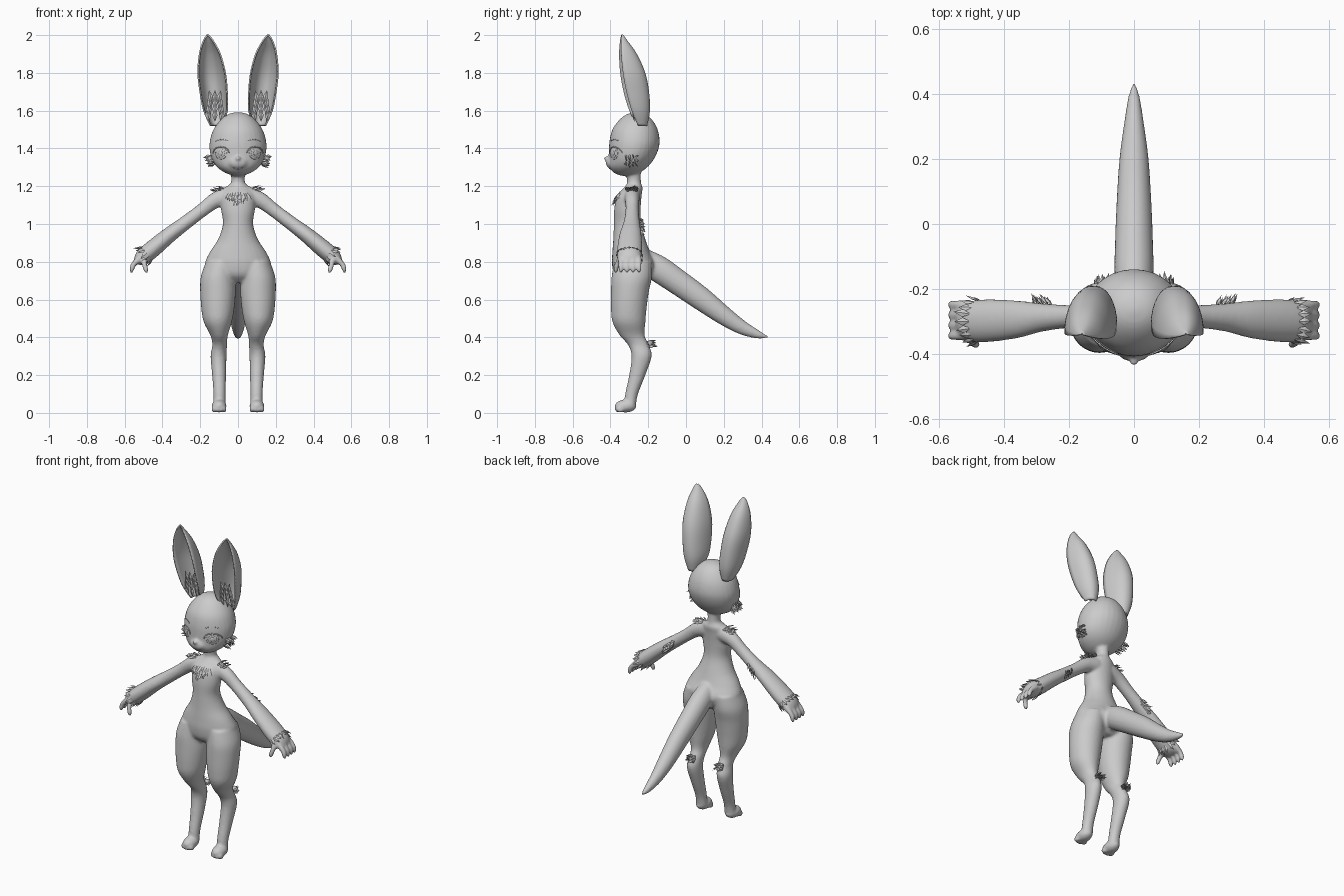
import bpy, bmesh, math, random
from mathutils import Vector, Matrix
from mathutils.bvhtree import BVHTree

random.seed(4)
cube = bpy.data.objects.get("Cube")
if cube:
    bpy.data.objects.remove(cube, do_unlink=True)

clay = bpy.data.materials.new("soft grey")
clay.use_nodes = True
GREY = (0.6, 0.6, 0.6, 1)
clay.diffuse_color = GREY
clay.node_tree.nodes["Principled BSDF"].inputs["Base Color"].default_value = GREY
X, Y, Z = Vector((1, 0, 0)), Vector((0, 1, 0)), Vector((0, 0, 1))


def finish(name, bm, smooth=True):
    """Turn a bmesh into a named object."""
    bmesh.ops.recalc_face_normals(bm, faces=bm.faces)
    mesh = bpy.data.meshes.new(name)
    for face in bm.faces:
        face.smooth = smooth
    bm.to_mesh(mesh)
    bm.free()
    mesh.materials.append(clay)
    obj = bpy.data.objects.new(name, mesh)
    bpy.context.collection.objects.link(obj)
    return obj


def spline(rows, steps=5):
    """Catmull-Rom interpolation through rows of numbers."""
    rows = [Vector(r) for r in rows]
    out = []
    for i in range(len(rows) - 1):
        b, c = rows[i], rows[i + 1]
        a, d = rows[max(i - 1, 0)], rows[min(i + 2, len(rows) - 1)]
        for k in range(steps):
            t = k / steps
            out.append(b + (c - a) * t / 2 + (a * 2 - b * 5 + c * 4 - d) * t ** 2 / 2
                       + (b * 3 - a - c * 3 + d) * t ** 3 / 2)
    return out + [rows[-1]]


def loft(bm, rows, side, axis=None, sides=28):
    """Closed tube through rows of (x, y, z, radius along side, other radius)."""
    rows = spline(rows)
    rings = []
    for i, r in enumerate(rows):
        centre = Vector(r[:3])
        ahead, behind = rows[min(i + 1, len(rows) - 1)], rows[max(i - 1, 0)]
        across = (axis or Vector((ahead - behind)[:3])).cross(side).normalized()
        turns = [math.tau * k / sides for k in range(sides)]
        rings.append([bm.verts.new(centre + side * r[3] * math.cos(a) + across * r[4] * math.sin(a))
                      for a in turns])
    for low, high in zip(rings, rings[1:]):
        for k in range(sides):
            j = (k + 1) % sides
            bm.faces.new((low[k], low[j], high[j], high[k]))
    bm.faces.new(rings[0])
    bm.faces.new(rings[-1])


def blob(bm, centre, radii, turn=None):
    """Ellipsoid."""
    m = Matrix.Translation(centre) @ (turn or Matrix()) @ Matrix.Diagonal((*radii, 1))
    bmesh.ops.create_uvsphere(bm, u_segments=20, v_segments=12, radius=1, matrix=m)


# Torso and neck: z, y, half width, half depth
bm = bmesh.new()
torso = [(1.28, -.28, .04, .04), (1.22, -.275, .037, .037), (1.19, -.28, .07, .05),
         (1.15, -.3, .09, .065), (1.08, -.31, .09, .07), (1, -.31, .08, .072),
         (.92, -.3, .105, .085), (.85, -.29, .15, .1), (.79, -.277, .175, .115),
         (.73, -.28, .16, .1), (.69, -.28, .1, .06)]
loft(bm, [(0, y, z, w, d) for z, y, w, d in torso], X, Z)

# Tail
loft(bm, [(0, -.25, .82, .05, .06), (0, -.15, .765, .06, .07), (0, -.04, .69, .058, .067),
          (0, .08, .605, .053, .062), (0, .2, .515, .045, .05), (0, .3, .45, .032, .037),
          (0, .39, .412, .018, .02), (0, .435, .403, .004, .004)], X)

# Head: z, y, half width, half depth
head = [(1.592, -.265, .01, .01), (1.58, -.265, .055, .05), (1.55, -.266, .094, .088),
        (1.5, -.27, .13, .12), (1.44, -.272, .149, .133), (1.39, -.278, .15, .13),
        (1.34, -.29, .138, .118), (1.3, -.305, .11, .1), (1.27, -.315, .066, .065),
        (1.255, -.32, .02, .02)]
loft(bm, [(0, y, z, w, d) for z, y, w, d in head], X, Z)
blob(bm, (0, -.385, 1.325), (.055, .04, .038))
blob(bm, (0, -.422, 1.348), (.015, .014, .011))

for s in (1, -1):
    # Leg
    leg = [(.09, -.28, .8, .08, .1), (.105, -.287, .72, .092, .107), (.106, -.297, .64, .094, .1),
           (.107, -.303, .55, .087, .094), (.107, -.302, .48, .074, .087),
           (.1, -.285, .41, .046, .066), (.097, -.252, .36, .039, .055),
           (.103, -.235, .3, .042, .053), (.1, -.258, .2, .037, .043),
           (.098, -.288, .1, .032, .034), (.098, -.295, .04, .034, .03)]
    loft(bm, [(s * x, *rest) for x, *rest in leg], X, Z)
    # Foot and toes
    blob(bm, (s * .1, -.32, .036), (.04, .058, .034))
    for k in range(4):
        blob(bm, (s * (.072 + .019 * k), -.36 + .008 * abs(k - 1.5), .02), (.011, .022, .019))
    # Arm
    arm = [(.05, -.285, 1.15, .045, .05), (.12, -.285, 1.125, .038, .042),
           (.19, -.285, 1.073, .035, .036), (.28, -.288, 1.005, .043, .037),
           (.36, -.294, .945, .058, .041), (.45, -.298, .87, .066, .046),
           (.505, -.3, .825, .062, .043), (.535, -.3, .8, .045, .024)]
    loft(bm, [(s * x, *rest) for x, *rest in arm], Y)
    # Fingers and thumb
    for k in range(4):
        y = -.345 + .032 * k
        reach = .012 * (1 - abs(k - 1.5) / 1.5)
        loft(bm, [(s * .515, y, .82, .016, .018), (s * .55, y, .79, .014, .014),
                  (s * .562, y, .76, .013, .013), (s * (.56 + reach), y, .742, .006, .006)], Y)
    loft(bm, [(s * .5, -.345, .82, .02, .02), (s * .495, -.365, .785, .014, .014),
              (s * .485, -.372, .75, .012, .012), (s * .482, -.372, .742, .004, .004)], Y)
body = finish("body", bm)
fuse = body.modifiers.new("fuse", "REMESH")
fuse.mode, fuse.voxel_size, fuse.use_smooth_shade = "VOXEL", .008, True
relax = body.modifiers.new("relax", "SMOOTH")
relax.factor, relax.iterations = .5, 4
bpy.context.view_layer.update()
skin = BVHTree.FromObject(body, bpy.context.evaluated_depsgraph_get())


def face_point(x, z, lift=.002):
    """Point on the front of the head."""
    return skin.ray_cast(Vector((x, -1, z)), Y)[0] - Y * lift


def line(name, points, radius):
    curve = bpy.data.curves.new(name, "CURVE")
    curve.dimensions, curve.bevel_depth, curve.bevel_resolution = "3D", radius, 1
    path = curve.splines.new("POLY")
    path.points.add(len(points) - 1)
    for p, co in zip(path.points, points):
        p.co = (*co, 1)
    curve.materials.append(clay)
    bpy.context.collection.objects.link(bpy.data.objects.new(name, curve))


def spike(bm, root, aim, normal, length, width):
    """Flat pointed lock of fur."""
    aim = aim.normalized()
    across = aim.cross(normal).normalized() * width
    up = across.cross(aim).normalized() * width * .35
    mid = root + aim * length * .4
    belt = [bm.verts.new(mid + v) for v in (across, up, -across, -up)]
    for end in (bm.verts.new(root - aim * length * .15), bm.verts.new(root + aim * length)):
        for k in range(4):
            bm.faces.new((end, belt[k], belt[k - 1]))


def tuft(name, points, aim, length, width, lift=.35):
    """Locks rooted on the skin; aim is a function of the root."""
    bm = bmesh.new()
    for p in points:
        root, normal, _, _ = skin.find_nearest(Vector(p))
        wobble = Vector([random.uniform(-.2, .2) for _ in range(3)])
        direction = Vector(aim(root)).normalized() + normal * lift + wobble
        spike(bm, root, direction, normal, length * random.uniform(.8, 1.15), width)
    finish(name, bm, False)


# Chest ruff
ruff = [(x * .02, -.4, 1.205 - .018 * row) for row in range(5)
        for x in range(row - 4, 5 - row)]
tuft("chest_ruff", ruff, lambda p: (p.x * 3, -.2, -1), .045, .011)

# Mouth
line("mouth", [face_point(.008 * k, 1.292 + .001 * abs(k), 0) for k in range(-4, 5)], .002)

for s, tag in ((1, "left"), (-1, "right")):
    # Ear shell: z, inner x, outer x, rim y, back y
    ear = [(1.52, .085, .145, -.26, -.21), (1.6, .058, .18, -.3, -.195),
           (1.7, .058, .2, -.33, -.2), (1.8, .068, .211, -.348, -.22),
           (1.9, .095, .203, -.354, -.265), (1.97, .132, .182, -.349, -.315),
           (2, .157, .163, -.342, -.336)]
    bm = bmesh.new()
    grid = []
    for z, inner, outer, rim, back in spline(ear, 4):
        row = []
        for k in range(-8, 9):
            a = k / 8 * math.pi / 2
            x = (inner + outer) / 2 + (outer - inner) / 2 * math.sin(a)
            y = rim + (back - rim) * math.cos(a) + .1 * (outer - inner) * max(0, math.sin(a))
            row.append(bm.verts.new((s * x, y, z)))
        grid.append(row)
    for a, b in zip(grid, grid[1:]):
        for k in range(16):
            bm.faces.new((a[k], a[k + 1], b[k + 1], b[k]))
    shell = finish(tag + "_ear", bm)
    wall = shell.modifiers.new("wall", "SOLIDIFY")
    wall.thickness, wall.offset = .008, 0

    # Fur inside the ear
    bm = bmesh.new()
    for row in range(4):
        for k in (-1, 0, 1):
            root = Vector((s * (.122 + .03 * k * (1 - row * .15)), -.275 - .006 * row, 1.55 + .032 * row))
            spike(bm, root, Vector((s * .25 * k, -.15, 1)), Y, .065, .014)
    finish(tag + "_ear_fur", bm, False)

    # Eye: ball, iris and pupil stacked on the face, with lid and brow lines
    bm = bmesh.new()
    centre = face_point(s * .09, 1.375, 0)
    out = skin.find_nearest(centre)[1]
    turn = out.to_track_quat("Z", "Y").to_matrix().to_4x4()
    for k, size in enumerate((.037, .026, .014)):
        blob(bm, centre + out * .003 * k, (size, size * .9, .004), turn)
    finish(tag + "_eye", bm)
    lid = [math.pi * k / 10 for k in range(11)]
    line(tag + "_eyelid", [face_point(s * .09 + .042 * math.cos(a), 1.375 + .034 * math.sin(a))
                           for a in lid], .003)
    line(tag + "_brow", [face_point(s * (.055 + .009 * k), 1.44 + .008 * math.sin(k / 2.2))
                         for k in range(8)], .002)

    # Fur locks on cheek, shoulder, elbow, wrist and knee
    cheek = [(s * .15, -.26 - .022 * k, 1.36 - .02 * j) for k in range(4) for j in range(4)]
    tuft(tag + "_cheek_fur", cheek, lambda p: (s, .3, -.4), .04, .01, .2)
    shoulder = [(s * (.09 + .02 * k), y, 1.22) for k in range(3) for y in (-.33, -.3, -.27, -.24)]
    tuft(tag + "_shoulder_fur", shoulder, lambda p: (s, (p.y + .285) * 8, 0), .04, .011)
    elbow = [(s * (.255 + .014 * k), -.23, 1.03 - .012 * k - .02 * j) for k in range(4) for j in range(3)]
    tuft(tag + "_elbow_fur", elbow, lambda p: (s * .6, .6, -.5), .035, .01)
    ring = [math.tau * k / 16 for k in range(16)]
    wrist = [(s * (.485 + .04 * math.cos(a)), -.3 + .07 * math.sin(a), .845 + .05 * math.cos(a))
             for a in ring]
    tuft(tag + "_wrist_fur", wrist, lambda p: (s * .8, 0, -.5), .045, .012)
    knee = [(s * (.065 + .016 * k), -.18, .39 - .014 * j) for k in range(5) for j in range(3)]
    tuft(tag + "_knee_fur", knee, lambda p: ((p.x - s * .1) * 6, 1, -.1), .045, .01)
